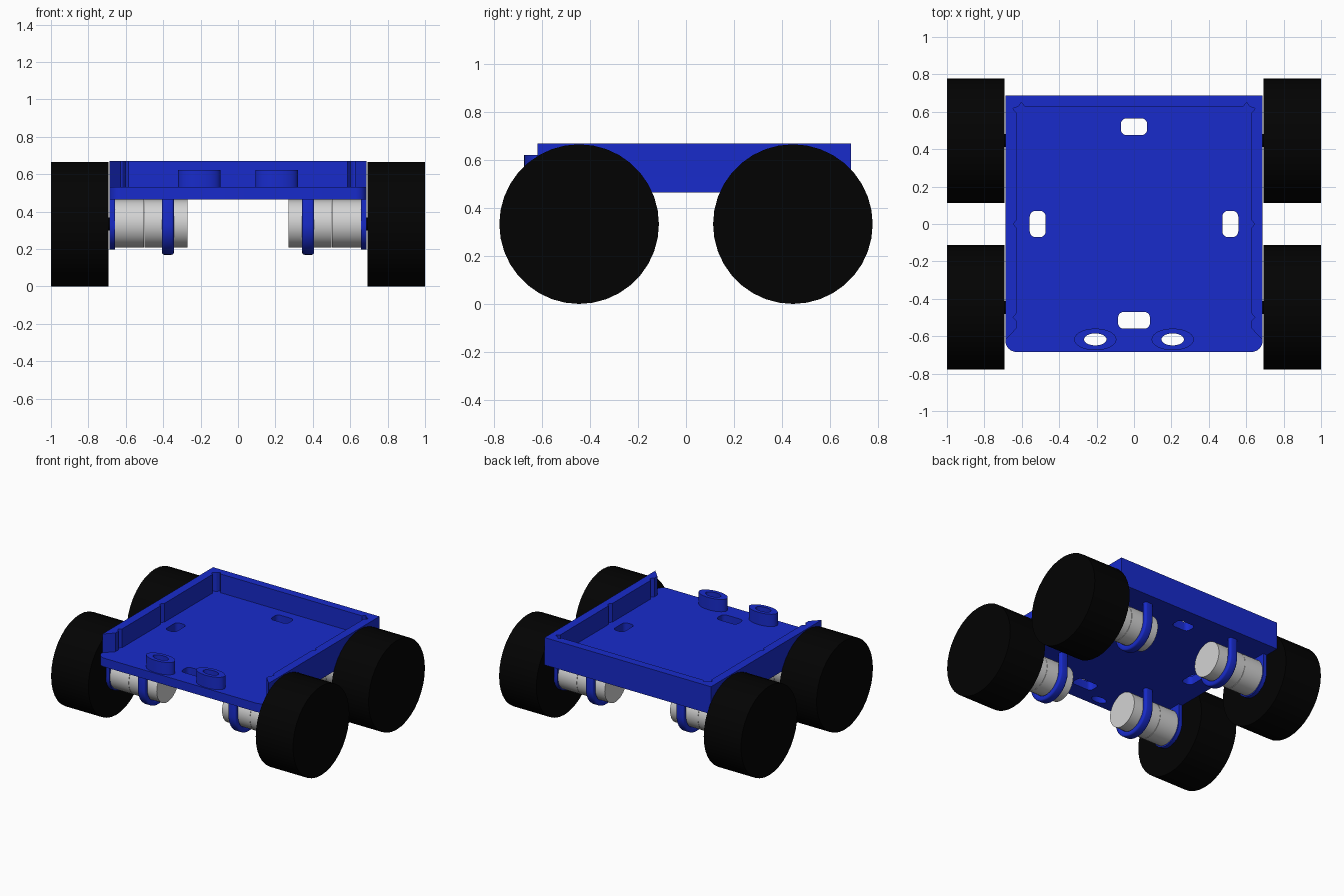
import bpy, bmesh, math
from mathutils import Matrix

if "Cube" in bpy.data.objects:
    bpy.data.objects.remove(bpy.data.objects["Cube"])


def material(name, rgb):
    m = bpy.data.materials.new(name)
    m.diffuse_color = (*rgb, 1)
    m.use_nodes = True
    m.node_tree.nodes["Principled BSDF"].inputs["Base Color"].default_value = m.diffuse_color
    return m


BLUE = material("blue plastic", (0.009, 0.024, 0.6))
BLACK = material("black rubber", (0.0008, 0.0008, 0.0008))
GREY = material("light grey metal", (0.65, 0.65, 0.65))

# local (u, v, w) -> world (w, u, v): profiles drawn in y/z, extruded along x
ALONG_X = Matrix(((0, 0, 1, 0), (1, 0, 0, 0), (0, 1, 0, 0), (0, 0, 0, 1)))


def extrude(name, loops, lo, hi, mat, along_x=False, bevel=0):
    """Extrude a 2D outline (further loops are holes) from lo to hi."""
    cu = bpy.data.curves.new(name, 'CURVE')
    cu.dimensions, cu.fill_mode, cu.extrude = '2D', 'BOTH', (hi - lo) / 2
    for pts in loops:
        s = cu.splines.new('POLY')
        s.points.add(len(pts) - 1)
        for p, (u, v) in zip(s.points, pts):
            p.co = (u, v, 0, 1)
        s.use_cyclic_u = True
    ob = bpy.data.objects.new(name, cu)
    bpy.context.collection.objects.link(ob)
    bpy.ops.object.select_all(action='DESELECT')
    ob.select_set(True)
    bpy.context.view_layer.objects.active = ob
    bpy.ops.object.convert(target='MESH')
    ob = bpy.context.object
    ob.name = name
    m = Matrix.Translation((0, 0, (lo + hi) / 2))
    ob.data.transform(ALONG_X @ m if along_x else m)
    ob.data.materials.clear()
    ob.data.materials.append(mat)
    # weld caps to sides, then round the rim where asked
    bm = bmesh.new()
    bm.from_mesh(ob.data)
    bmesh.ops.remove_doubles(bm, verts=bm.verts, dist=0.0003)
    bmesh.ops.recalc_face_normals(bm, faces=bm.faces)
    if bevel:
        bmesh.ops.dissolve_limit(bm, angle_limit=0.01, verts=bm.verts, edges=bm.edges)
        rim = [e for e in bm.edges if len(e.link_faces) == 2
               and e.calc_face_angle() > math.radians(50)]
        bmesh.ops.bevel(bm, geom=rim, offset=bevel, segments=3, profile=0.5,
                        affect='EDGES')
    for f in bm.faces:
        f.material_index = 0
    bm.to_mesh(ob.data)
    bm.free()
    bpy.ops.object.shade_smooth_by_angle(angle=math.radians(32))
    return ob


def arc(cx, cy, rx, ry, a0, a1, n):
    return [(cx + rx * math.cos(math.radians(a0 + (a1 - a0) * i / n)),
             cy + ry * math.sin(math.radians(a0 + (a1 - a0) * i / n)))
            for i in range(n + 1)]


def ellipse(cx, cy, rx, ry, n=40):
    return arc(cx, cy, rx, ry, 0, 360, n)[:-1]


def slot(cx, cy, w, h, r=0.03):
    pts = []
    for k, (sx, sy) in enumerate(((1, 1), (-1, 1), (-1, -1), (1, -1))):
        pts += arc(cx + sx * (w / 2 - r), cy + sy * (h / 2 - r), r, r,
                   90 * k, 90 * k + 90, 6)
    return pts


def cylinder(name, y, z, r, x0, x1, mat, n=40):
    return extrude(name, [ellipse(y, z, r, r, n)], min(x0, x1), max(x0, x1), mat, True)


# Base plate with rounded front corners, four slots and two sensor holes
plate = ([(0.688, 0.688), (-0.688, 0.688)]
         + arc(-0.628, -0.624, 0.06, 0.06, 180, 270, 8)
         + arc(0.628, -0.624, 0.06, 0.06, 270, 360, 8))
sensors = [(s * 0.207, -0.617) for s in (-1, 1)]
holes = [slot(0, 0.52, 0.14, 0.09), slot(0, -0.515, 0.17, 0.09),
         slot(0.515, 0, 0.085, 0.14), slot(-0.515, 0, 0.085, 0.14)]
holes += [ellipse(x, y, 0.06, 0.032) for x, y in sensors]
extrude("base_plate", [plate] + holes, 0.465, 0.53, BLUE)

# Sensor tubes standing on the front edge
for x, y in sensors:
    extrude("sensor_tube", [ellipse(x, y, 0.113, 0.058), ellipse(x, y, 0.06, 0.032)],
            0.529, 0.622, BLUE)

# Three-sided wall with V grooves on the inside
half = [(0.585, 0.628), (0.602, 0.65), (0.618, 0.628), (0.648, 0.617), (0.625, 0.59),
        (0.625, 0.025), (0.645, 0), (0.625, -0.025),
        (0.625, -0.475), (0.647, -0.498), (0.625, -0.52),
        (0.625, -0.555), (0.688, -0.62), (0.688, 0.688)]
extrude("side_and_back_wall", [half + [(-x, y) for x, y in reversed(half)]],
        0.529, 0.67, BLUE)

# Four wheel units
Z = 0.333
for s in (-1, 1):
    for y in (-0.446, 0.446):
        cylinder("wheel", y, Z, 0.333, s * 0.692, s * 1.0, BLACK, 36)
        cylinder("axle", y, Z, 0.035, s * 0.65, s * 0.7, BLACK, 20)
        cylinder("motor_body", y, Z + 0.003, 0.128, s * 0.27, s * 0.5, GREY)
        cylinder("motor_gearbox", y, Z + 0.003, 0.128, s * 0.502, s * 0.658, GREY)
        # U-shaped mounting plate beside the wheel
        u = arc(y, Z, 0.135, 0.135, 180, 360, 24) + [(y + 0.135, 0.47), (y - 0.135, 0.47)]
        a, b = sorted((s * 0.657, s * 0.686))
        extrude("motor_mount", [u], a, b, BLUE, True)
        # U-shaped strap around the motor
        strap = ([(y - 0.164, 0.485)] + arc(y, Z, 0.164, 0.164, 180, 360, 32)
                 + [(y + 0.164, 0.485), (y + 0.126, 0.485)]
                 + arc(y, Z, 0.126, 0.126, 360, 180, 32) + [(y - 0.126, 0.485)])
        a, b = sorted((s * 0.343, s * 0.407))
        extrude("motor_strap", [strap], a, b, BLUE, True, 0.012)
